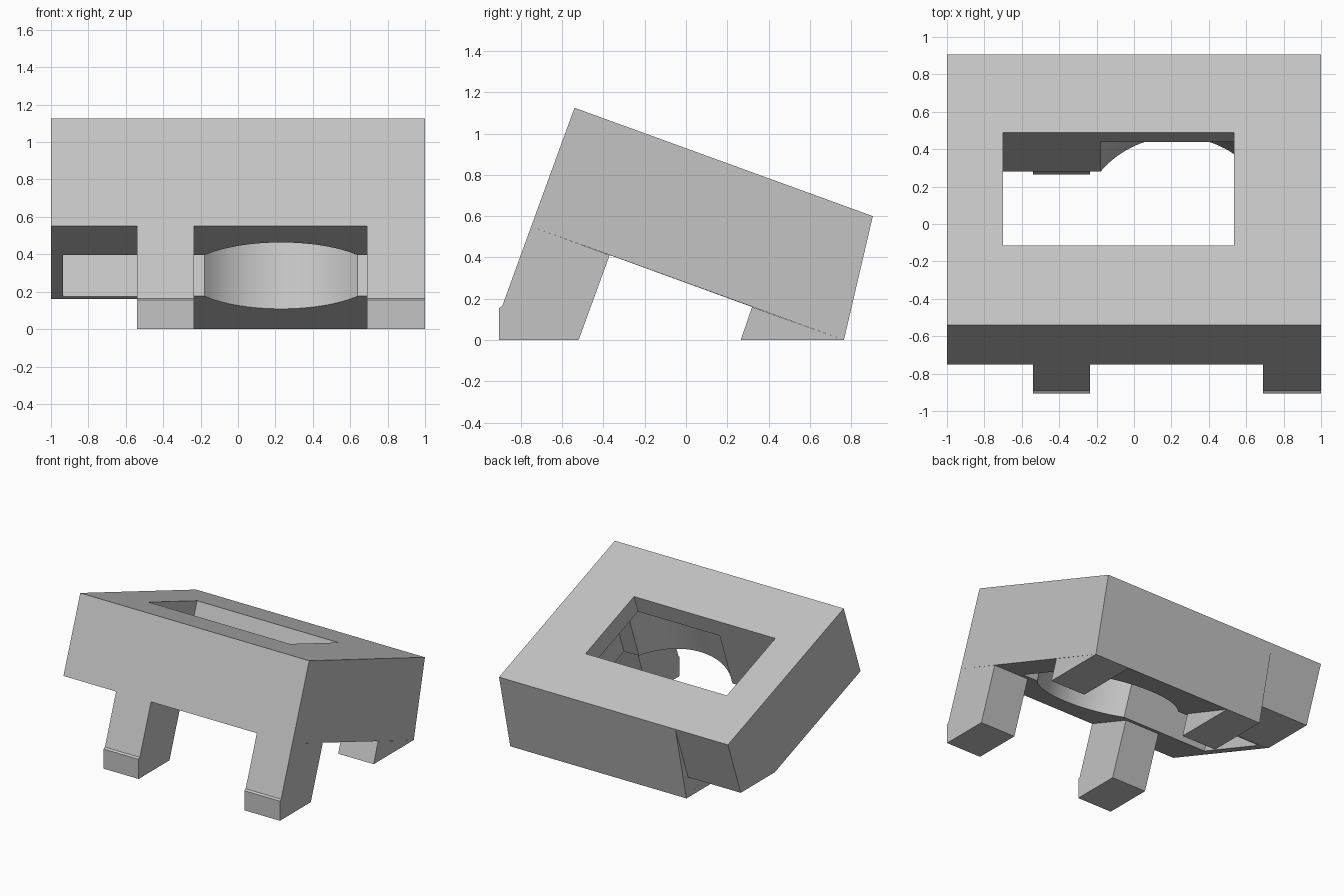
import bpy, bmesh, math
from mathutils import Matrix

cube = bpy.data.objects.get("Cube")
if cube:
    bpy.data.objects.remove(cube, do_unlink=True)

grey = bpy.data.materials.new("light_grey")
grey.use_nodes = True
grey.diffuse_color = (0.55, 0.55, 0.55, 1)
grey.node_tree.nodes["Principled BSDF"].inputs["Base Color"].default_value = (0.55, 0.55, 0.55, 1)


def prism(name, outline, offset, matrix=None):
    """Extrude a planar outline along offset."""
    bm = bmesh.new()
    face = bm.faces.new([bm.verts.new(p) for p in outline])
    ext = bmesh.ops.extrude_face_region(bm, geom=[face])
    moved = [v for v in ext["geom"] if isinstance(v, bmesh.types.BMVert)]
    bmesh.ops.translate(bm, verts=moved, vec=offset)
    bmesh.ops.recalc_face_normals(bm, faces=bm.faces)
    mesh = bpy.data.meshes.new(name)
    bm.to_mesh(mesh)
    bm.free()
    mesh.materials.append(grey)
    ob = bpy.data.objects.new(name, mesh)
    bpy.context.collection.objects.link(ob)
    if matrix:
        ob.matrix_world = matrix
    return ob


def side_part(name, profile, x0, x1):
    return prism(name, [(x0, y, z) for y, z in profile], (x1 - x0, 0, 0))


# Key points of the side profile (y, z)
top_front, top_back = (-0.54, 1.125), (0.905, 0.6)
under_front, under_back = (-0.75, 0.55), (0.765, 0.0)
knee_front, knee_back = (-0.37, 0.411), (0.32, 0.16)

# Tilted housing: wide block, and a narrower end with a clipped back corner
SPLIT = -0.54
housing = side_part("housing_main", [top_front, under_front, under_back, top_back], SPLIT, 1)
end = side_part("housing_end",
                [top_front, under_front, knee_back, (0.745, 0.16), top_back], -1, SPLIT)

# Two pairs of legs
for side, x0, x1 in (("right", SPLIT, -0.235), ("left", 0.69, 1)):
    side_part("front_leg_" + side,
              [under_front, (-0.89, 0.165), (-0.905, 0.155), (-0.905, 0), (-0.52, 0), knee_front], x0, x1)
    side_part("back_leg_" + side, [knee_back, (0.265, 0), under_back], x0, x1)

# Cutters in the tilted frame of the underside
tilt = Matrix.Translation((0, -0.0225, 0.285)) @ Matrix.Rotation(math.radians(-20), 4, 'X')
HALF, DEPTH, RADIUS, CENTRE = 0.322, 0.466, 0.52, 0.23


def box_outline(x0, x1, z):
    return [(x0, -HALF, z), (x1, -HALF, z), (x1, HALF, z), (x0, HALF, z)]


# Round bore with flat sides
start = math.asin(HALF / RADIUS)
bore = []
for base in (0, math.pi):
    for i in range(33):
        a = base + start + (math.pi - 2 * start) * i / 32
        bore.append((CENTRE + RADIUS * math.cos(a), RADIUS * math.sin(a), -0.1))

cutters = [
    prism("slot_cutter", box_outline(-0.935, 0.77, -0.1), (0, 0, DEPTH + 0.1), tilt),
    prism("bore_cutter", bore, (0, 0, DEPTH + 0.1), tilt),
    prism("window_cutter", box_outline(-0.7, 0.535, -0.1), (0, 0, 0.9), tilt),
]

for ob in (housing, end):
    bpy.ops.object.select_all(action='DESELECT')
    bpy.context.view_layer.objects.active = ob
    ob.select_set(True)
    for cutter in cutters:
        mod = ob.modifiers.new(cutter.name, 'BOOLEAN')
        mod.operation, mod.solver, mod.object = 'DIFFERENCE', 'EXACT', cutter
        bpy.ops.object.modifier_apply(modifier=mod.name)
    bpy.ops.object.shade_smooth_by_angle(angle=math.radians(20))

for cutter in cutters:
    bpy.data.objects.remove(cutter, do_unlink=True)
